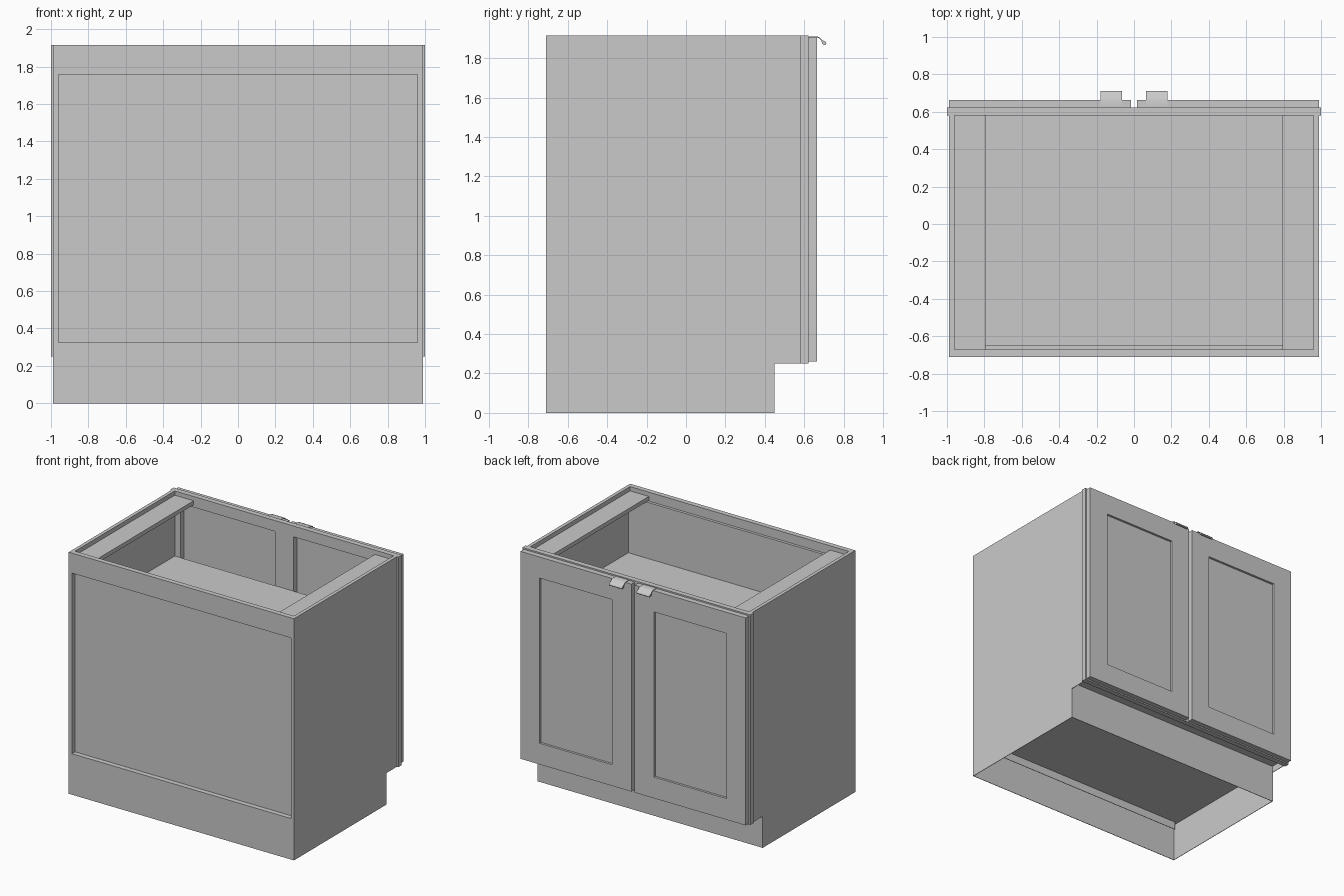
import bpy, bmesh
from math import radians
from mathutils import Vector

default = bpy.data.objects.get("Cube")
if default:
    bpy.data.objects.remove(default, do_unlink=True)

grey = bpy.data.materials.new("cabinet grey")
grey.use_nodes = True
grey.diffuse_color = (0.59, 0.59, 0.59, 1)
grey.node_tree.nodes["Principled BSDF"].inputs["Base Color"].default_value = grey.diffuse_color

# Overall dimensions
HALF_W, INNER_W, FRAME_W = 0.988, 0.96, 1.0
BACK, BACK_IN, TOE, FRAME, DOOR, DOOR_FACE = -0.71, -0.67, 0.45, 0.58, 0.622, 0.664
TOE_H, FLOOR, TOP = 0.25, 0.325, 1.916
FLOOR_UNDER, SHELF = 0.303, 1.40
SHEET = 0.004


def finish(name, bm):
    bmesh.ops.recalc_face_normals(bm, faces=bm.faces)
    mesh = bpy.data.meshes.new(name)
    bm.to_mesh(mesh)
    bm.free()
    mesh.materials.append(grey)
    obj = bpy.data.objects.new(name, mesh)
    bpy.context.collection.objects.link(obj)
    return obj


def add_box(bm, x, y, z):
    lo, hi = Vector((x[0], y[0], z[0])), Vector((x[1], y[1], z[1]))
    for v in bmesh.ops.create_cube(bm, size=1)["verts"]:
        v.co = (lo + hi) / 2 + v.co * (hi - lo)


def box(name, x, y, z):
    bm = bmesh.new()
    add_box(bm, x, y, z)
    return finish(name, bm)


def extrude_profile(name, points, x0, x1):
    """Extrude a closed (y, z) outline along x."""
    bm = bmesh.new()
    face = bm.faces.new([bm.verts.new((x0, y, z)) for y, z in points])
    new = bmesh.ops.extrude_face_region(bm, geom=[face])["geom"]
    bmesh.ops.translate(bm, vec=(x1 - x0, 0, 0),
                        verts=[g for g in new if isinstance(g, bmesh.types.BMVert)])
    return finish(name, bm)


def span(side, a, b):
    return tuple(sorted((side * a, side * b)))


side_outline = [(BACK, 0), (TOE, 0), (TOE, TOE_H), (FRAME, TOE_H), (FRAME, TOP), (BACK, TOP)]
pull_outline = [(0.625, 1.905), (0.664, 1.905), (0.676, 1.901), (0.687, 1.89), (0.69, 1.876),
                (0.697, 1.868), (0.707, 1.867), (0.712, 1.873), (0.71, 1.881), (0.702, 1.887),
                (0.692, 1.891), (0.68, 1.904), (0.666, 1.91), (0.625, 1.91)]

for side, word in ((1, "left"), (-1, "right")):
    # Side wall: notched outer skin and inner lining
    extrude_profile(f"{word}_side_skin", side_outline,
                    *span(side, HALF_W - SHEET, HALF_W))
    box(f"{word}_side_lining", span(side, INNER_W, HALF_W - SHEET), (BACK, FRAME), (FLOOR, TOP))

    # Flat stretcher just under the rim
    box(f"{word}_top_stretcher", span(side, 0.795, INNER_W), (BACK_IN, FRAME), (1.85, 1.882))

    # Door with a recessed centre panel
    bm = bmesh.new()
    add_box(bm, span(side, 0.015, HALF_W), (DOOR, DOOR_FACE), (0.26, 1.905))
    front = max(bm.faces, key=lambda f: f.calc_center_median().y)
    bmesh.ops.inset_region(bm, faces=[front], thickness=0.168, use_even_offset=True)
    lip = bmesh.ops.extrude_face_region(bm, geom=[front])["geom"]
    bmesh.ops.translate(bm, vec=(0, -0.018, 0),
                        verts=[g for g in lip if isinstance(g, bmesh.types.BMVert)])
    bmesh.ops.delete(bm, geom=[front], context="FACES_ONLY")
    finish(f"{word}_door", bm)

    # Curled tab pull over the top of the door
    pull = extrude_profile(f"{word}_door_pull", pull_outline, *span(side, 0.063, 0.178))
    bpy.ops.object.select_all(action="DESELECT")
    pull.select_set(True)
    bpy.context.view_layer.objects.active = pull
    bpy.ops.object.shade_smooth_by_angle(angle=radians(50))

# Back: rails, recessed panel and lower skirt
inside = (-INNER_W, INNER_W)
skin_w = (SHEET - HALF_W, HALF_W - SHEET)
box("back_top_rail", inside, (BACK, BACK_IN), (1.757, TOP))
box("back_bottom_rail", inside, (BACK, BACK_IN), (FLOOR_UNDER, FLOOR))
box("back_panel", inside, (BACK_IN, -0.648), (FLOOR, 1.845))
box("back_skirt", skin_w, (BACK, BACK + SHEET), (0, FLOOR))

# Floor with a turned-down rear flange, shelf and toe kick
box("cabinet_floor", skin_w, (BACK + SHEET, FRAME), (FLOOR_UNDER, FLOOR))
box("floor_flange", inside, (BACK_IN, BACK_IN + SHEET), (0.24, FLOOR_UNDER))
box("inner_shelf", inside, (-0.648, FRAME), (SHELF - 0.03, SHELF))
box("toe_kick", skin_w, (TOE - SHEET, TOE), (0, FLOOR_UNDER))

# Face frame with two door openings
bm = bmesh.new()
depth = (FRAME, DOOR)
add_box(bm, (-FRAME_W, FRAME_W), depth, (1.83, TOP))
add_box(bm, (-FRAME_W, FRAME_W), depth, (TOE_H, FLOOR))
for stile in ((-FRAME_W, -0.91), (-0.08, 0.08), (0.91, FRAME_W)):
    add_box(bm, stile, depth, (FLOOR, 1.83))
finish("face_frame", bm)
